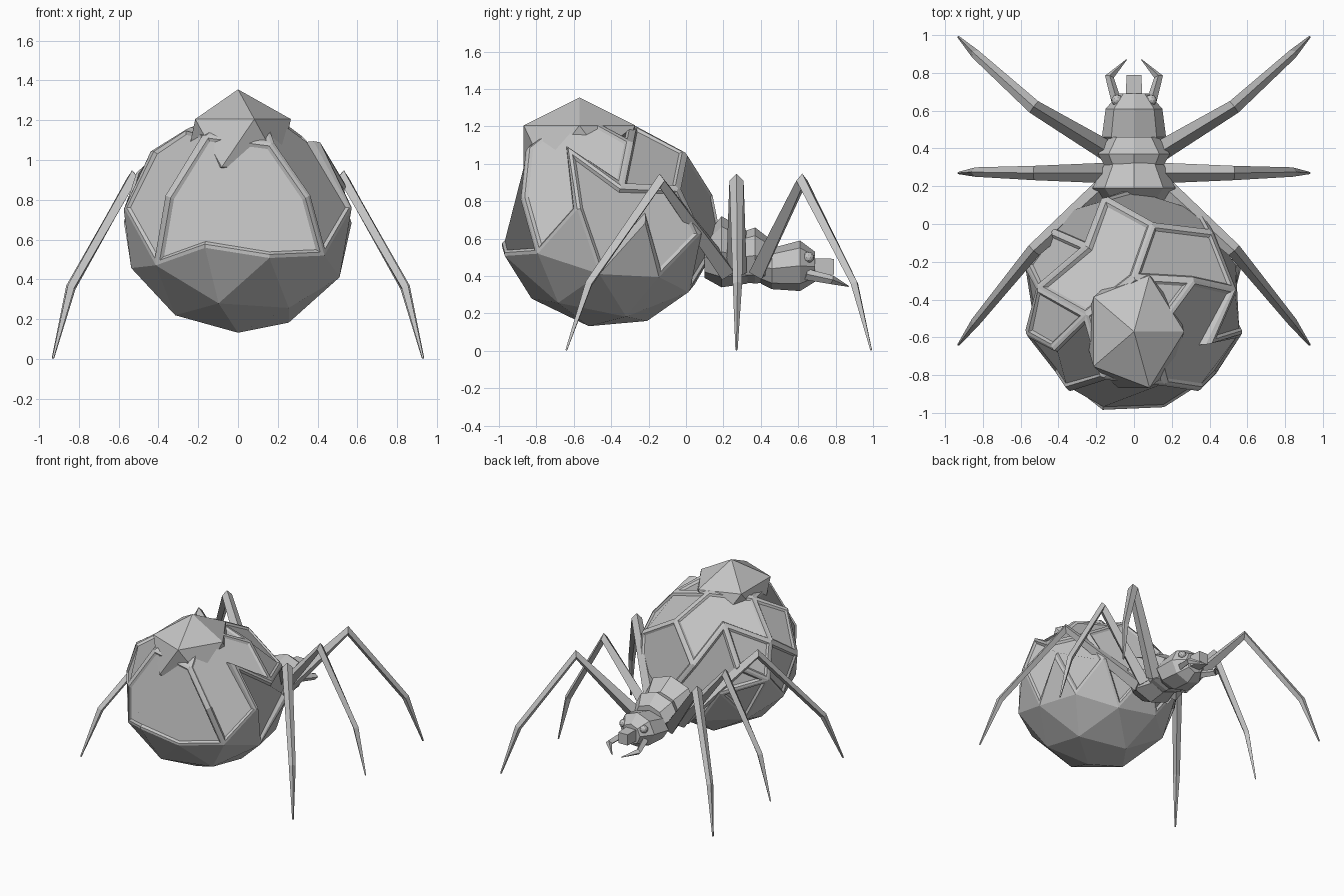
import bpy, bmesh, math
from mathutils import Vector, Matrix

if "Cube" in bpy.data.objects:
    bpy.data.objects.remove(bpy.data.objects["Cube"])

GREY = (0.55, 0.55, 0.55, 1)
mat = bpy.data.materials.new("plain grey")
mat.use_nodes = True
mat.diffuse_color = GREY
mat.node_tree.nodes["Principled BSDF"].inputs["Base Color"].default_value = GREY


def finish(name, bm):
    bmesh.ops.recalc_face_normals(bm, faces=bm.faces[:])
    mesh = bpy.data.meshes.new(name)
    bm.to_mesh(mesh)
    bm.free()
    mesh.materials.append(mat)
    obj = bpy.data.objects.new(name, mesh)
    bpy.context.collection.objects.link(obj)
    return obj


def loft(name, rings):
    """Skin a list of equal-sized rings and cap both ends."""
    bm = bmesh.new()
    rows = [[bm.verts.new(p) for p in ring] for ring in rings]
    n = len(rows[0])
    for a, b in zip(rows, rows[1:]):
        for i in range(n):
            j = (i + 1) % n
            bm.faces.new((a[i], a[j], b[j], b[i]))
    bm.faces.new(rows[0][::-1])
    bm.faces.new(rows[-1])
    return finish(name, bm)


def body(name, sections, sides=8):
    """Segment along y from (y, z, half width, half height) sections."""
    rings = []
    for y, z, w, h in sections:
        turn = [2 * math.pi * (i + 0.5 * (sides == 4)) / sides for i in range(sides)]
        rings.append([Vector((w * math.cos(t), y, z + h * math.sin(t))) for t in turn])
    return loft(name, rings)


def limb(name, path, radii):
    """Four-sided tapering limb along a path."""
    pts = [Vector(p) for p in path]
    side = (pts[-1] - pts[0]).cross(Vector((0, 0, 1))).normalized()
    rings = []
    for i, (p, r) in enumerate(zip(pts, radii)):
        before = (p - pts[max(i - 1, 0)]).normalized()
        after = (pts[min(i + 1, len(pts) - 1)] - p).normalized()
        up = side.cross(before + after).normalized()
        rings.append([p + side * r, p + up * r, p - side * r, p - up * r])
    return loft(name, rings)


def ball(name, centre, size, level):
    bm = bmesh.new()
    bmesh.ops.create_icosphere(bm, subdivisions=level, radius=1)
    bmesh.ops.scale(bm, vec=size, verts=bm.verts[:])
    bmesh.ops.translate(bm, vec=centre, verts=bm.verts[:])
    return finish(name, bm)


# Abdomen: faceted ball whose upper faces are grouped into flat plates
PLATES = [Vector(s).normalized() for s in (
    (0, -1, -0.05),                             # rear
    (0.95, 0.1, 0.1), (-0.95, 0.1, -0.05),      # sides
    (0.6, -0.65, 0.4), (-0.6, -0.65, 0.4),      # rear corners
    (0.35, 0.85, 0.3), (-0.45, 0.8, 0.35),      # front
    (0.4, 0.3, 0.85), (-0.35, 0.1, 0.93),       # top
    (-0.8, 0.05, 0.55), (0, -0.5, 0.9))]
bm = bmesh.new()
bmesh.ops.create_icosphere(bm, subdivisions=2, radius=1)
groups = [[] for _ in PLATES]
for f in bm.faces:
    c = f.calc_center_median().normalized()
    if c.z > -0.25 or (c.z > -0.45 and c.y < -0.4):
        nearest = max(range(len(PLATES)), key=lambda i: c.dot(PLATES[i]))
        groups[nearest].append(f)
tilt = Matrix.Rotation(math.radians(-11.5), 3, 'X')
for v in bm.verts:
    drop = 0.1 if v.co.z > 0.4 and v.co.y > -0.4 else 0
    v.co = tilt @ v.co * 0.6 + Vector((0, -0.4, 0.72 - drop))
    if v.co.z < 0.6 and v.co.y < -0.7:
        v.co.y -= 0.03
bm.normal_update()
for group in groups:
    if group:
        bmesh.ops.inset_region(bm, faces=group, thickness=0.018, use_even_offset=True)
        bmesh.ops.inset_region(bm, faces=group, thickness=0.012, depth=-0.015,
                               use_even_offset=True)
        bmesh.ops.dissolve_faces(bm, faces=group, use_verts=False)
finish("abdomen", bm)
ball("abdomen_knob", (0, -0.57, 1.085), (0.297, 0.35, 0.27), 1)

# Thorax, head and snout
body("rear_thorax", [(0.1, 0.5, 0.13, 0.11), (0.19, 0.53, 0.22, 0.19), (0.33, 0.5, 0.15, 0.14)])
body("front_thorax", [(0.28, 0.5, 0.14, 0.13), (0.37, 0.51, 0.19, 0.15), (0.46, 0.48, 0.13, 0.11)])
body("head", [(0.4, 0.45, 0.1, 0.09), (0.46, 0.44, 0.17, 0.11),
              (0.61, 0.455, 0.15, 0.135), (0.69, 0.45, 0.08, 0.08)])
body("snout", [(0.64, 0.45, 0.065, 0.065), (0.79, 0.45, 0.055, 0.06)], 4)

# Mirrored eyes, mandibles and legs
LEGS = {"front": (0.38, 0.62, 0.9, 0.99),
        "middle": (0.27, 0.27, 0.275, 0.27),
        "rear": (0.22, -0.14, -0.52, -0.64)}
for side, s in (("left", 1), ("right", -1)):
    ball(side + "_eye", (s * 0.09, 0.655, 0.5), (0.03, 0.03, 0.03), 2)
    limb(side + "_mandible",
         [(s * 0.09, 0.64, 0.41), (s * 0.13, 0.78, 0.38), (s * 0.04, 0.87, 0.345)],
         (0.03, 0.024, 0.003))
    for place, ys in LEGS.items():
        path = [(s * x, y, z) for x, y, z in zip((0.13, 0.53, 0.84, 0.93), ys,
                                                 (0.42, 0.91, 0.36, 0.004))]
        limb(f"{place}_{side}_leg", path, (0.055, 0.038, 0.025, 0.006))
